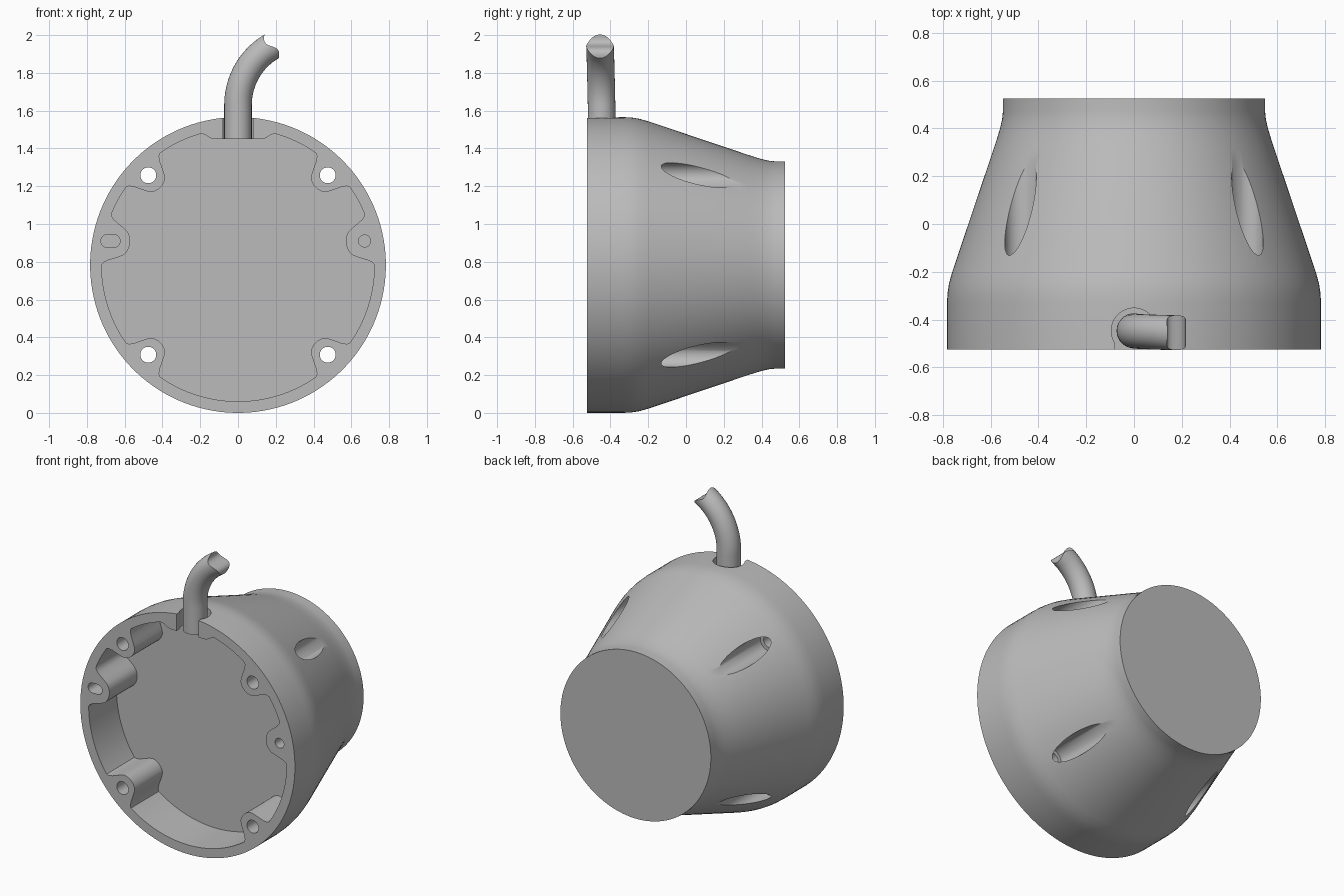
import bpy, bmesh
from math import sin, cos, pi, atan2, hypot, radians, sqrt
from mathutils import Vector

cube = bpy.data.objects.get("Cube")
if cube:
    bpy.data.objects.remove(cube)

CZ = 0.783                      # height of the housing axis
FRONT, BACK = -0.525, 0.525

grey = bpy.data.materials.new("plain grey")
grey.use_nodes = True
grey.diffuse_color = (0.5, 0.5, 0.5, 1)
grey.node_tree.nodes["Principled BSDF"].inputs["Base Color"].default_value = (0.5, 0.5, 0.5, 1)


def make(name, rings, strip_cap=False):
    """Skin a list of equal-length point rings and close both ends."""
    bm = bmesh.new()
    loops = [[bm.verts.new(p) for p in ring] for ring in rings]
    n = len(loops[0])
    for a, b in zip(loops, loops[1:]):
        for i in range(n):
            j = (i + 1) % n
            bm.faces.new((a[i], a[j], b[j], b[i]))
    bm.faces.new(loops[0][::-1])
    if strip_cap:               # wavy end made of strips across the tube
        e = loops[-1]
        for i in range(n // 2):
            quad = [e[i], e[i + 1], e[n - i - 1], e[(n - i) % n]]
            bm.faces.new(list(dict.fromkeys(quad)))
    else:
        bm.faces.new(loops[-1])
    bmesh.ops.recalc_face_normals(bm, faces=bm.faces)
    mesh = bpy.data.meshes.new(name)
    bm.to_mesh(mesh)
    bm.free()
    mesh.materials.append(grey)
    ob = bpy.data.objects.new(name, mesh)
    bpy.context.collection.objects.link(ob)
    return ob


def prism(name, outline, y0, y1):
    """Extrude an (x, z) outline along y."""
    return make(name, [[(x, y, z) for x, z in outline] for y in (y0, y1)])


def circle(x, z, r, n=40, stretch=0):
    pts = []
    for i in range(n):
        a = 2 * pi * (i + 0.5) / n
        pts.append((x + r * cos(a) + (stretch if cos(a) > 0 else -stretch), z + r * sin(a)))
    return pts


def cut(target, cutter):
    cutter.hide_render = True
    mod = target.modifiers.new("cut", 'BOOLEAN')
    mod.operation, mod.solver, mod.object = 'DIFFERENCE', 'EXACT', cutter
    bpy.context.view_layer.objects.active = target
    bpy.ops.object.modifier_apply(modifier=mod.name)
    bpy.data.objects.remove(cutter)


def smooth(ob, angle):
    bpy.ops.object.select_all(action='DESELECT')
    ob.select_set(True)
    bpy.context.view_layer.objects.active = ob
    bpy.ops.object.shade_smooth_by_angle(angle=radians(angle))


# Housing: turned profile along y
profile = [(FRONT, .783), (-.33, .783), (-.29, .781), (-.25, .775), (-.2, .761), (.32, .586),
           (.36, .573), (.4, .561), (.44, .552), (.47, .549), (BACK, .549)]
housing = make("housing", [[(x, y, z) for x, z in circle(0, CZ, r, 128)] for y, r in profile])

# Cavity: round pocket whose outline steps in around the screw bosses
bosses = [(sx * .475, sz * .475, .092) for sx in (1, -1) for sz in (1, -1)]
bosses += [(sx * .67, .127, .1) for sx in (1, -1)]


def cavity_radius(a):
    r = .722
    for x, z, w in bosses:
        d, da = hypot(x, z), a - atan2(z, x)
        off = d * sin(da)
        if cos(da) > 0 and abs(off) < w:
            r = min(r, d * cos(da) - sqrt(w * w - off * off))
    if sin(a) > 0 and abs(cos(a)) < .225:      # pad under the cable
        r = min(r, .667 / sin(a))
    return r


N = 360
radii = [cavity_radius(2 * pi * i / N) for i in range(N)]
for _ in range(2):              # soften into fillets
    radii = [(radii[i - 1] + radii[i] + radii[(i + 1) % N]) / 3 for i in range(N)]
outline = [(r * cos(2 * pi * i / N), CZ + r * sin(2 * pi * i / N)) for i, r in enumerate(radii)]
cut(housing, prism("cavity_cutter", outline, FRONT - .1, -.235))

# Screw holes with wide recesses breaking out through the sloping side
for x, z, _ in bosses[:4]:
    cut(housing, prism("recess_cutter", circle(x, CZ + z, .066), -.19, .7))
    cut(housing, prism("hole_cutter", circle(x, CZ + z, .042), FRONT - .1, 0))

# Locating hole and slot in the side bosses
cut(housing, prism("pin_cutter", circle(.67, .91, .032), FRONT - .1, -.3))
cut(housing, prism("slot_cutter", circle(-.675, .91, .033, stretch=.018), FRONT - .1, -.3))

# Cable channel: upright bore, open to the front
CY = -.447
bore = make("bore_cutter", [[(x, CY + y, z) for x, y in circle(0, 0, .095)] for z in (1.4, 1.7)])
cut(housing, bore)
cut(housing, prism("mouth_cutter", [(-.08, 1.4), (.08, 1.4), (.08, 1.7), (-.08, 1.7)], FRONT - .1, CY))
smooth(housing, 30)

# Cable: straight rise, then a bend to the side with a wavy broken end
R, TURN, START, CR, SEG, STEPS = .36, radians(59), 1.63, .073, 32, 20
path = [(0, 1.45, 0)]
for k in range(STEPS + 1):
    t = TURN * k / STEPS
    path.append((R * (1 - cos(t)), START + R * sin(t), t))
rings = []
for k, (px, pz, t) in enumerate(path):
    tangent = Vector((sin(t), 0, cos(t)))
    normal = Vector((-cos(t), 0, sin(t)))
    last = k == len(path) - 1
    ring = []
    for i in range(SEG):
        a = 2 * pi * i / SEG
        p = Vector((px, CY - .008 * t, pz)) + normal * CR * cos(a) + Vector((0, CR * sin(a), 0))
        if last:
            p += tangent * (-.02 * sin(pi * cos(a)) + .004)
        ring.append(p)
    if k == len(path) - 2:      # keep the ring before the wavy end clear of it
        continue
    rings.append(ring)
cable = make("cable", rings, strip_cap=True)
smooth(cable, 40)
